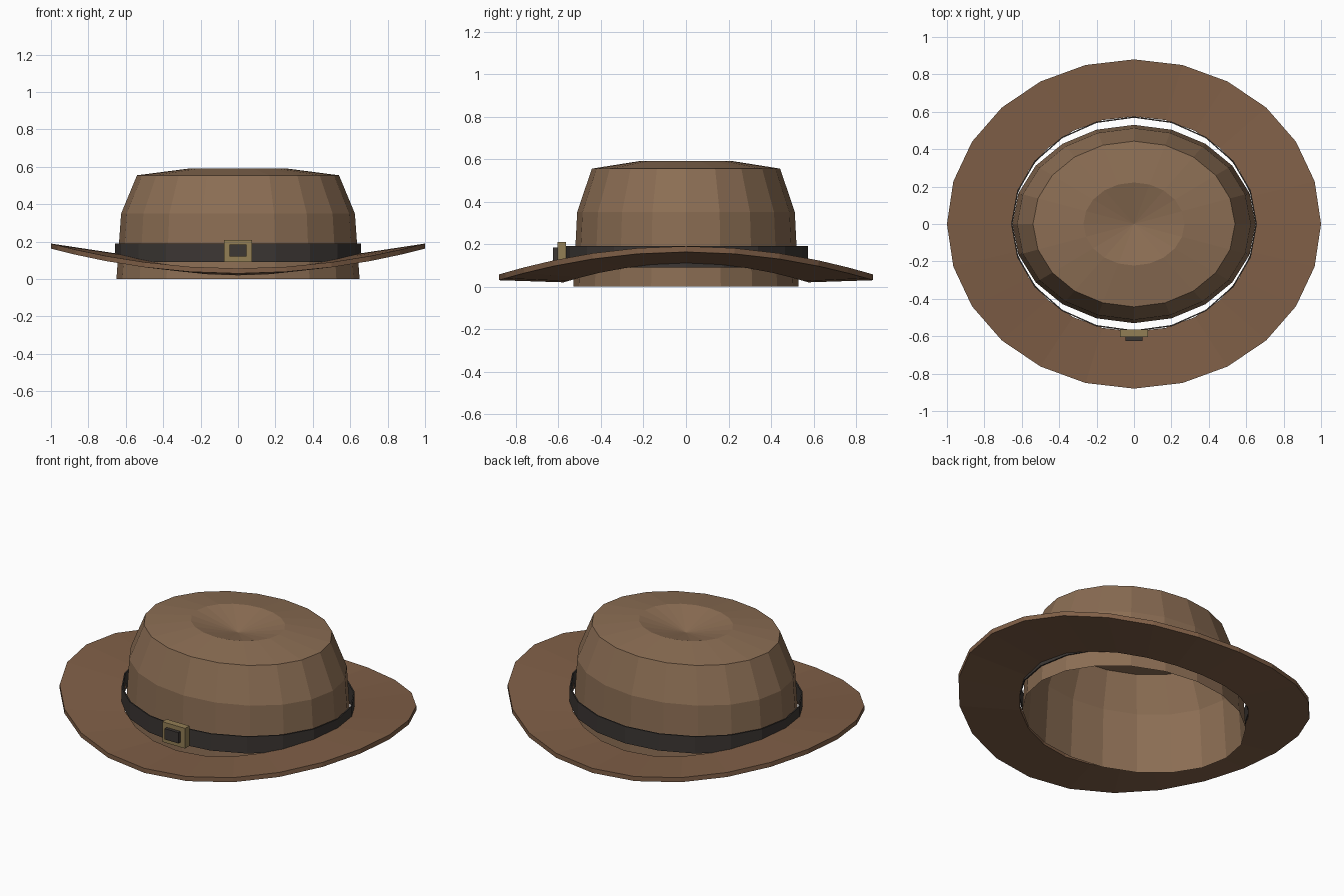
import bpy, bmesh
from math import sin, cos, tau

if "Cube" in bpy.data.objects:
    bpy.data.objects.remove(bpy.data.objects["Cube"])


def material(name, rgb):
    m = bpy.data.materials.new(name)
    m.diffuse_color = (*rgb, 1)
    m.use_nodes = True
    m.node_tree.nodes["Principled BSDF"].inputs["Base Color"].default_value = m.diffuse_color
    return m


felt = material("felt", (0.26, 0.155, 0.088))
brim_felt = material("brim_felt", (0.215, 0.115, 0.063))
ribbon = material("ribbon", (0.045, 0.038, 0.034))
brass = material("brass", (0.29, 0.21, 0.09))


def loft(name, rings, sides, mat, closed=False, tip=None):
    """Skin elliptical rings (rx, ry, z_front, z_side); the z rises toward the sides."""
    bm = bmesh.new()
    loops = []
    for rx, ry, zf, zs in rings:
        loop = []
        for i in range(sides):
            a = tau * i / sides
            # angle measured from the y axis so a corner sits at front and back
            z = zf + (zs - zf) * sin(a) ** 2
            loop.append(bm.verts.new((rx * sin(a), ry * cos(a), z)))
        loops.append(loop)
    pairs = list(zip(loops, loops[1:]))
    if closed:
        pairs.append((loops[-1], loops[0]))
    for lo, hi in pairs:
        for i in range(sides):
            j = (i + 1) % sides
            bm.faces.new((lo[i], lo[j], hi[j], hi[i]))
    if tip is not None:
        t = bm.verts.new((0, 0, tip))
        for i in range(sides):
            bm.faces.new((loops[-1][i], loops[-1][(i + 1) % sides], t))
    bmesh.ops.recalc_face_normals(bm, faces=bm.faces)
    me = bpy.data.meshes.new(name)
    bm.to_mesh(me)
    bm.free()
    me.materials.append(mat)
    ob = bpy.data.objects.new(name, me)
    bpy.context.collection.objects.link(ob)
    return ob


def box(name, center, size, mat):
    bpy.ops.mesh.primitive_cube_add(size=1, location=center)
    ob = bpy.context.object
    ob.name = name
    ob.scale = size
    ob.data.materials.append(mat)
    return ob


# Crown: open underneath, with a dented top
loft("crown", [(0.65, 0.53, 0, 0), (0.625, 0.512, 0.35, 0.35),
               (0.54, 0.443, 0.555, 0.555), (0.27, 0.222, 0.59, 0.59)],
     20, felt, tip=0.53)

# Brim: thin slab curling up at both sides
loft("brim", [(0.65, 0.575, 0.02, 0.11), (1.0, 0.88, 0.03, 0.163),
              (1.0, 0.88, 0.057, 0.19), (0.65, 0.575, 0.047, 0.137)],
     24, brim_felt, closed=True)

# Hat band: thin open strip
loft("band", [(0.657, 0.575, 0.09, 0.09), (0.657, 0.575, 0.19, 0.19),
              (0.65, 0.568, 0.19, 0.19), (0.65, 0.568, 0.09, 0.09)],
     20, ribbon, closed=True)

# Buckle on the front of the band
box("buckle_frame", (0, -0.585, 0.15), (0.15, 0.04, 0.12), brass)
box("buckle_center", (0, -0.602, 0.152), (0.09, 0.046, 0.064), ribbon)
